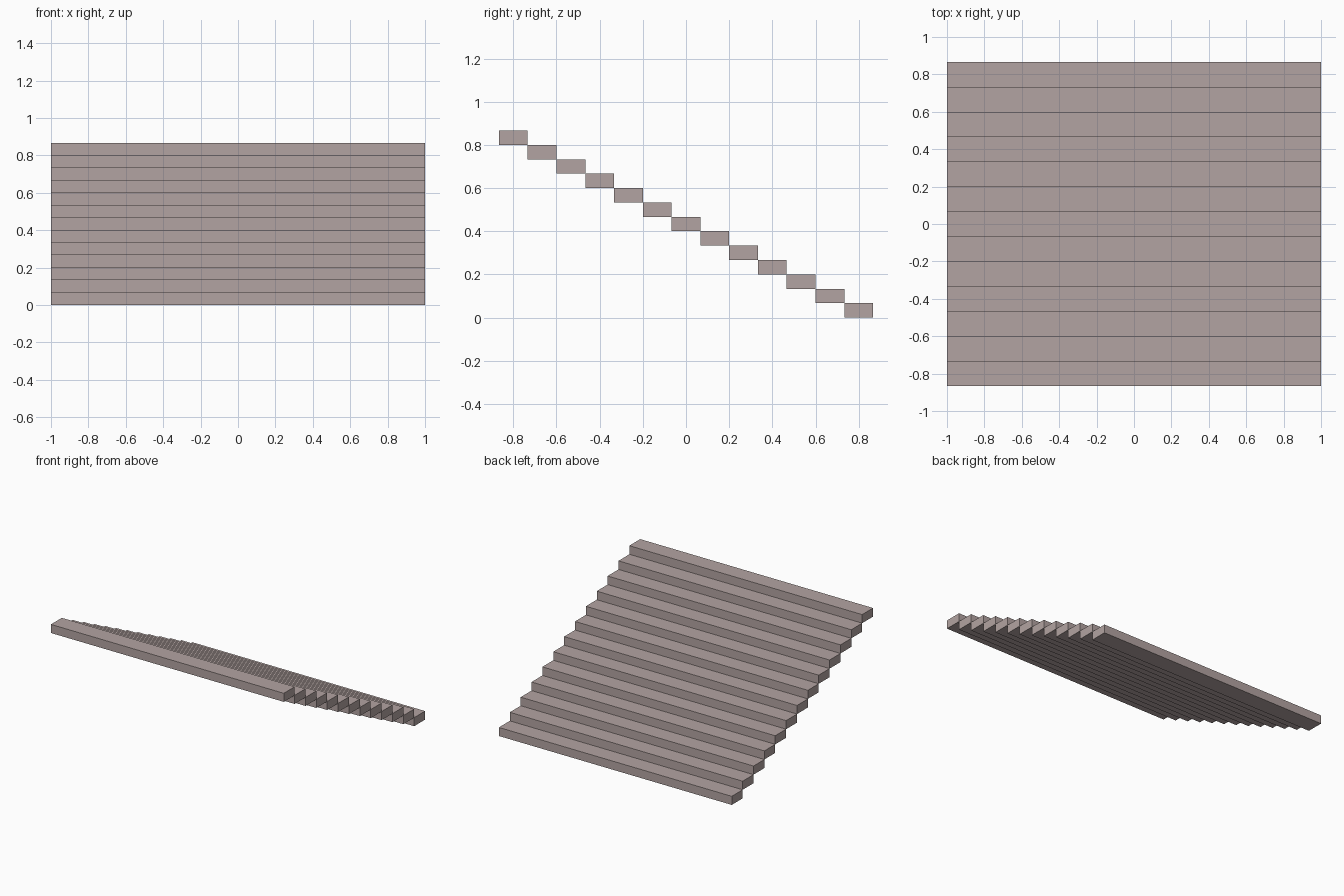
import bpy

# Remove the default object
cube = bpy.data.objects.get("Cube")
if cube:
    bpy.data.objects.remove(cube, do_unlink=True)

STEPS = 13
WIDTH = 2.0
DEPTH = WIDTH / 15
RISE = DEPTH / 2


def make_material(name, color):
    mat = bpy.data.materials.new(name)
    mat.use_nodes = True
    mat.diffuse_color = color
    mat.node_tree.nodes["Principled BSDF"].inputs["Base Color"].default_value = color
    return mat


def add_step(index, mat):
    # Lowest step is at the back, the flight climbs towards the front
    y = (STEPS / 2 - index - 0.5) * DEPTH
    z = (index + 0.5) * RISE
    bpy.ops.mesh.primitive_cube_add(size=1, location=(0, y, z))
    step = bpy.context.object
    step.name = f"stair_step_{index + 1}"
    step.scale = (WIDTH, DEPTH, RISE)
    bpy.ops.object.transform_apply(location=False, rotation=False, scale=True)
    step.data.materials.append(mat)


# Flight of floating slab steps
stone = make_material("warm grey stone", (0.45, 0.37, 0.36, 1))
for i in range(STEPS):
    add_step(i, stone)
